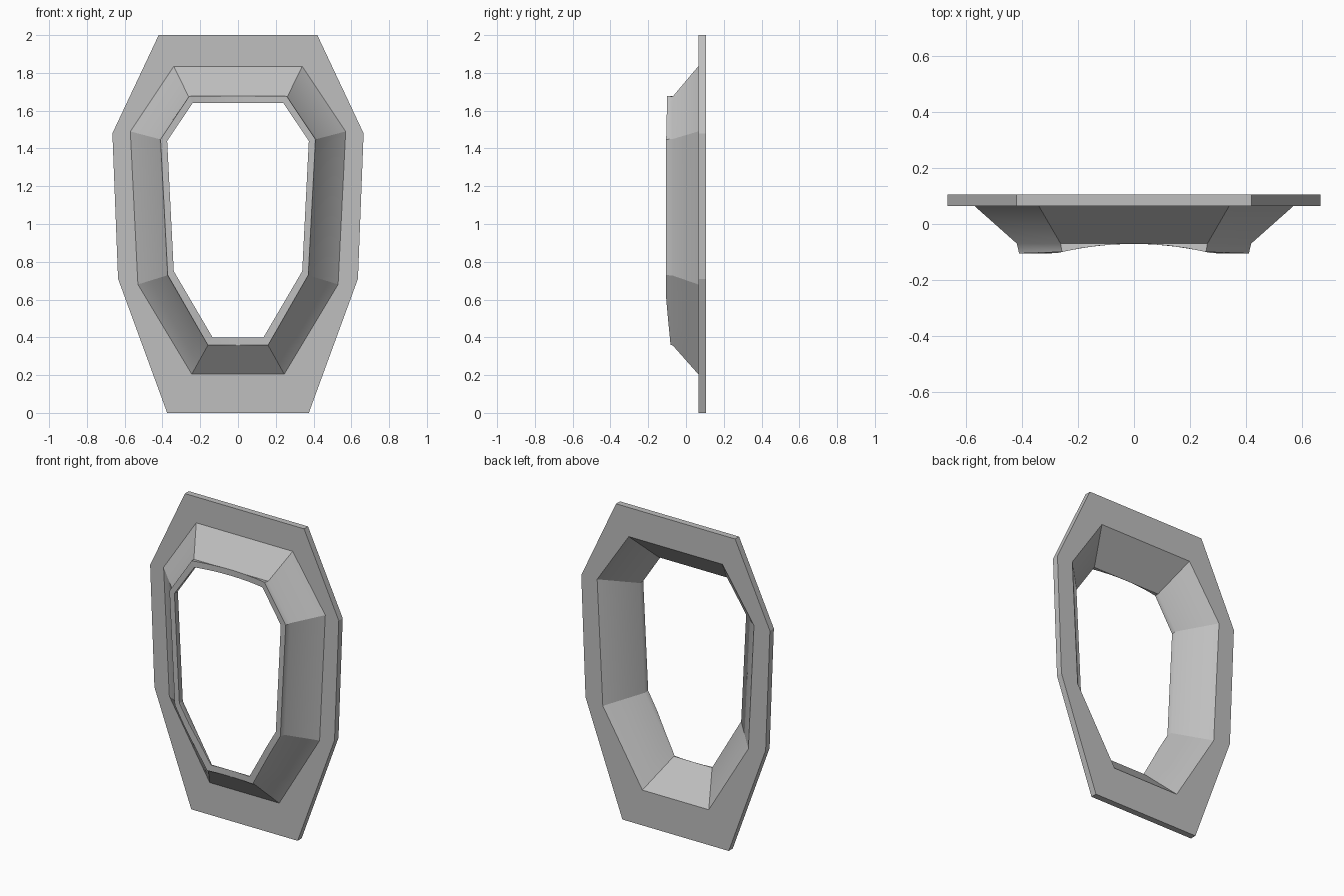
import bpy
import bmesh

cube = bpy.data.objects.get("Cube")
if cube:
    bpy.data.objects.remove(cube, do_unlink=True)

# Right half of each octagonal outline (x, z), from top corner to bottom corner
FLANGE = [(0.42, 2.0), (0.665, 1.48), (0.635, 0.71), (0.375, 0.0)]
COLLAR = [(0.34, 1.835), (0.57, 1.49), (0.53, 0.68), (0.245, 0.205)]
COLLAR_END = [(0.262, 1.675), (0.418, 1.45), (0.378, 0.727), (0.16, 0.357)]
LIP = [(0.257, 1.678), (0.41, 1.448), (0.372, 0.73), (0.16, 0.36)]
OPENING = [(0.24, 1.64), (0.375, 1.44), (0.34, 0.75), (0.135, 0.40)]
BACK_HOLE = [(0.33, 1.815), (0.553, 1.483), (0.513, 0.687), (0.234, 0.225)]

BACK, MID, NECK, FRONT = 0.105, 0.065, -0.07, -0.105
STEPS = [1, 1, 3, 4, 3, 1, 1, 8]   # subdivisions of each octagon side


def lip_depth(x):
    """Front edge scooped by a shallow curve across the width."""
    return max(FRONT, NECK - 0.0005 - 0.44 * x * x)


def outline(half, depth):
    """Sample a mirrored octagon into points; depth is a number or f(x)."""
    corners = half + [(-x, z) for x, z in reversed(half)]
    points = []
    for i, n in enumerate(STEPS):
        (x0, z0), (x1, z1) = corners[i], corners[(i + 1) % 8]
        for k in range(n):
            t = k / n
            x, z = x0 + (x1 - x0) * t, z0 + (z1 - z0) * t
            points.append((x, depth(x) if callable(depth) else depth, z))
    return points


# Closed cross-section: flange, sloped collar, lip, then the inner walls
rings = [
    outline(FLANGE, BACK), outline(FLANGE, MID),
    outline(COLLAR, MID), outline(COLLAR_END, NECK),
    outline(LIP, lip_depth), outline(OPENING, lip_depth),
    outline(OPENING, NECK), outline(BACK_HOLE, BACK),
]
SOFT_RINGS = (3, 6)                # bends between slope and lip shade smoothly
corner_ids = {sum(STEPS[:i]) for i in range(8)}

bm = bmesh.new()
loops = [[bm.verts.new(p) for p in ring] for ring in rings]
count = len(loops[0])
for r, a in enumerate(loops):
    b = loops[(r + 1) % len(loops)]
    for i in range(count):
        j = (i + 1) % count
        bm.faces.new((a[i], a[j], b[j], b[i])).smooth = True
bmesh.ops.recalc_face_normals(bm, faces=bm.faces)

# Crisp octagon corners and rims
flat_sides = set(range(sum(STEPS[:3]), sum(STEPS[:4]))) | set(range(sum(STEPS[:7]), count))
for r, a in enumerate(loops):
    b = loops[(r + 1) % len(loops)]
    for i in range(count):
        rim = bm.edges.get((a[i], a[(i + 1) % count]))
        rim.smooth = r in SOFT_RINGS and i not in flat_sides
        if i in corner_ids:
            bm.edges.get((a[i], b[i])).smooth = False

mesh = bpy.data.meshes.new("bezel_frame")
bm.to_mesh(mesh)
bm.free()
frame = bpy.data.objects.new("bezel_frame", mesh)
bpy.context.collection.objects.link(frame)

# Single plain grey
grey = bpy.data.materials.new("plain_grey")
grey.use_nodes = True
colour = (0.52, 0.52, 0.52, 1.0)
grey.diffuse_color = colour
grey.node_tree.nodes["Principled BSDF"].inputs["Base Color"].default_value = colour
mesh.materials.append(grey)
